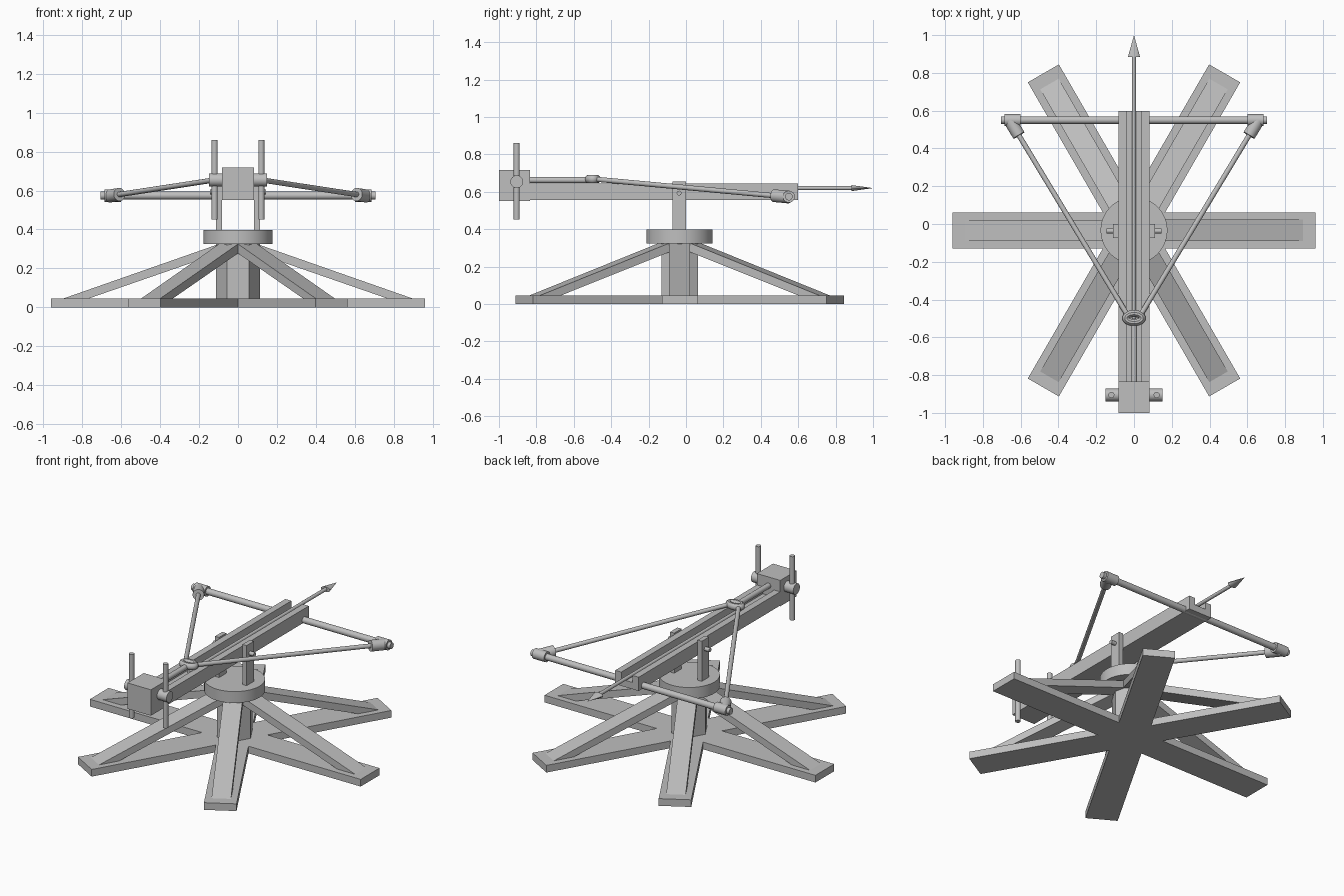
import bpy, bmesh, math
from mathutils import Vector, Matrix

if "Cube" in bpy.data.objects:
    bpy.data.objects.remove(bpy.data.objects["Cube"])

grey = bpy.data.materials.new("plain_grey")
grey.diffuse_color = (0.52, 0.52, 0.52, 1)
grey.use_nodes = True
grey.node_tree.nodes["Principled BSDF"].inputs["Base Color"].default_value = grey.diffuse_color
CY = -0.034  # centre of the stand


def finish(name, bm, smooth=False):
    bmesh.ops.recalc_face_normals(bm, faces=bm.faces)
    me = bpy.data.meshes.new(name)
    bm.to_mesh(me)
    bm.free()
    me.materials.append(grey)
    ob = bpy.data.objects.new(name, me)
    bpy.context.collection.objects.link(ob)
    if smooth:
        bpy.ops.object.select_all(action='DESELECT')
        ob.select_set(True)
        bpy.context.view_layer.objects.active = ob
        bpy.ops.object.shade_smooth_by_angle(angle=math.radians(35))
    return ob


def box(name, lo, hi, rot=0):
    lo, hi = Vector(lo), Vector(hi)
    bm = bmesh.new()
    bmesh.ops.create_cube(bm, size=1, matrix=Matrix.Translation((lo + hi) / 2) @ Matrix.Diagonal((*(hi - lo), 1)))
    ob = finish(name, bm)
    ob.rotation_euler.z = rot
    return ob


def rod(name, a, b, r, r2=None, n=24, smooth=True, flat=1):
    a, b = Vector(a), Vector(b)
    d = b - a
    m = (Matrix.Translation((a + b) / 2) @ Matrix.Diagonal((1, 1, flat, 1))
         @ d.to_track_quat('Z', 'Y').to_matrix().to_4x4())
    bm = bmesh.new()
    bmesh.ops.create_cone(bm, cap_ends=True, segments=n, radius1=r,
                          radius2=r if r2 is None else r2, depth=d.length, matrix=m)
    return finish(name, bm, smooth)


def prism(name, pts, axis, half):
    """Extrude a closed 2D profile symmetrically along x (0) or y (1)."""
    bm = bmesh.new()
    def ring(s):
        return [bm.verts.new((s, p[0], p[1]) if axis == 0 else (p[0], s, p[1])) for p in pts]
    r0, r1 = ring(-half), ring(half)
    bm.faces.new(r0)
    bm.faces.new(r1)
    n = len(pts)
    for i in range(n):
        bm.faces.new((r0[i], r0[(i + 1) % n], r1[(i + 1) % n], r1[i]))
    return finish(name, bm)


# Stand: three crossed planks, six braces, hexagonal post, turntable
for i in range(3):
    ob = box("foot_plank", (-0.96, -0.095, 0), (0.96, 0.095, 0.046), math.radians(60 * i))
    ob.location.y = CY
for i in range(6):
    ob = prism("brace", [(0.09, 0.328), (0.895, 0.046), (0.765, 0.046), (0.09, 0.28)], 1, 0.0565)
    ob.rotation_euler.z = math.radians(60 * i)
    ob.location.y = CY
bm = bmesh.new()
bmesh.ops.create_cone(bm, cap_ends=True, segments=6, radius1=0.113, radius2=0.113, depth=0.29,
                      matrix=Matrix.Translation((0, CY, 0.185)) @ Matrix.Rotation(math.pi / 2, 4, 'Z'))
finish("centre_post", bm)
rod("turntable", (0, CY, 0.325), (0, CY, 0.398), 0.177, n=48)

# Stock with a groove along the top, and the rear block
ob = prism("stock", [(-0.083, 0.557), (0.083, 0.557), (0.083, 0.645), (0.04, 0.645),
                     (0.04, 0.6), (-0.04, 0.6), (-0.04, 0.645), (-0.083, 0.645)], 1, 0.72)
ob.location.y = -0.122
box("rear_block", (-0.083, -1, 0.552), (0.083, -0.835, 0.718))

# Bolt with flattened head, and the draw bar
rod("bolt_shaft", (0, -0.5, 0.62), (0, 0.89, 0.62), 0.011, n=16)
rod("bolt_head", (0, 0.885, 0), (0, 1.0, 0), 0.032, 0, n=16, flat=0.5).location.z += 0.62
rod("draw_bar", (0, -0.84, 0.663), (0, -0.52, 0.663), 0.017)

# String loop: an oval ring
bm = bmesh.new()
N, M = 24, 10
grid = []
for i in range(N):
    a = 2 * math.pi * i / N
    row = []
    for j in range(M):
        b = 2 * math.pi * j / M
        c = 0.019 * math.cos(b)
        row.append(bm.verts.new(((0.043 + c) * math.cos(a), -0.498 + (0.024 + c) * math.sin(a),
                                 0.668 + 0.022 * math.sin(b))))
    grid.append(row)
for i in range(N):
    for j in range(M):
        k, l = (i + 1) % N, (j + 1) % M
        bm.faces.new((grid[i][j], grid[k][j], grid[k][l], grid[i][l]))
finish("string_loop", bm, True)

# Bow bar across the front
rod("bow_bar", (-0.705, 0.55, 0.574), (0.705, 0.55, 0.574), 0.02)

for s in (-1, 1):
    # Fork upright and its pivot pin
    box("fork_upright", (min(s * 0.083, s * 0.112), -0.073, 0.39), (max(s * 0.083, s * 0.112), 0.0, 0.655))
    rod("pivot_pin", (s * 0.08, -0.037, 0.593), (s * 0.145, -0.037, 0.593), 0.013, n=16)
    # Bow tip collar, string socket and string
    rod("tip_collar", (s * 0.6, 0.55, 0.574), (s * 0.685, 0.55, 0.574), 0.032)
    tip, nock = Vector((s * 0.658, 0.55, 0.572)), Vector((s * 0.03, -0.49, 0.668))
    d = (nock - tip).normalized()
    rod("string_socket", tip, tip + d * 0.095, 0.034)
    rod("string", tip, nock, 0.0135, n=16)
    # Winch axle and handle
    rod("winch_axle", (s * 0.08, -0.905, 0.654), (s * 0.15, -0.905, 0.654), 0.034)
    rod("winch_handle", (s * 0.12, -0.905, 0.452), (s * 0.12, -0.905, 0.86), 0.016)
